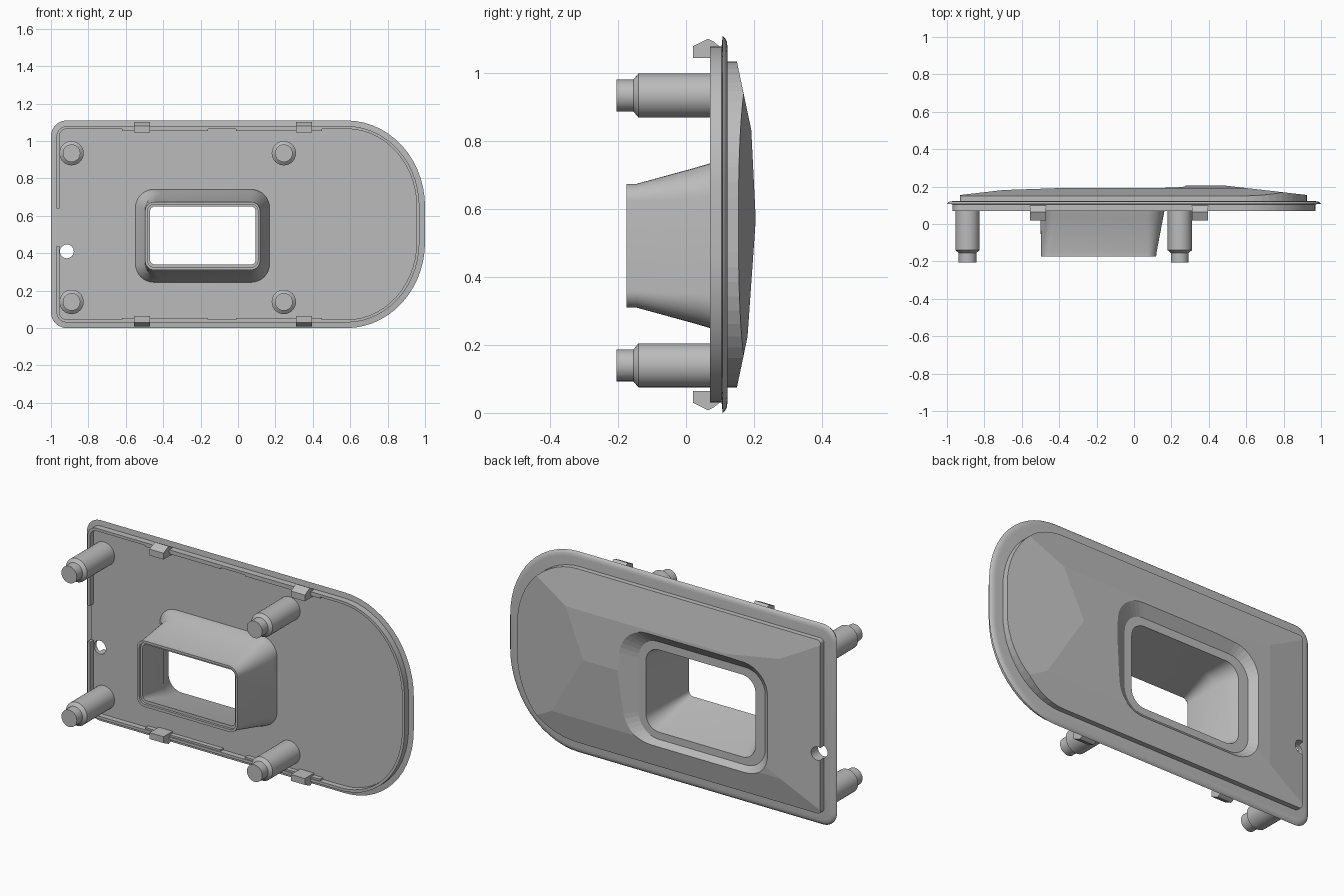
import bpy, bmesh, math
from mathutils import Vector

if "Cube" in bpy.data.objects:
    bpy.data.objects.remove(bpy.data.objects["Cube"], do_unlink=True)

grey = bpy.data.materials.new("plain_grey")
grey.use_nodes = True
grey.diffuse_color = (0.5, 0.5, 0.5, 1)
grey.node_tree.nodes["Principled BSDF"].inputs["Base Color"].default_value = (0.5, 0.5, 0.5, 1)


def finish(bm, name):
    bmesh.ops.recalc_face_normals(bm, faces=bm.faces)
    mesh = bpy.data.meshes.new(name)
    bm.to_mesh(mesh)
    bm.free()
    mesh.materials.append(grey)
    obj = bpy.data.objects.new(name, mesh)
    bpy.context.collection.objects.link(obj)
    return obj


def rounded(y, x0, x1, z0, z1, left, right, n=10):
    """Rounded rectangle in the xz plane; left and right are (rx, rz) corner radii."""
    pts = []
    for i, (sx, sz) in enumerate([(1, 1), (-1, 1), (-1, -1), (1, -1)]):
        rx, rz = right if sx > 0 else left
        cx = x1 - rx if sx > 0 else x0 + rx
        cz = z1 - rz if sz > 0 else z0 + rz
        for k in range(n + 1):
            a = math.pi / 2 * (i + k / n)
            pts.append(Vector((cx + rx * math.cos(a), y, cz + rz * math.sin(a))))
    return pts


def loft(loops, closed=False):
    """Skin matching loops; cap both ends, or join last to first when closed."""
    bm = bmesh.new()
    rings = [[bm.verts.new(p) for p in loop] for loop in loops]
    pairs = list(zip(rings, rings[1:]))
    if closed:
        pairs.append((rings[-1], rings[0]))
    else:
        bm.faces.new(rings[0])
        bm.faces.new(rings[-1])
    for a, b in pairs:
        for i in range(len(a)):
            j = (i + 1) % len(a)
            bm.faces.new((a[i], a[j], b[j], b[i]))
    return bm


def plate_loop(y, inset):
    r = 0.085 - inset
    return rounded(y, -1 + inset, 1 - inset, inset, 1.11 - inset,
                   (r, r), (0.42 - inset, 0.46 - inset), 14)


def window_loop(y, x0, x1, z0, z1, r):
    return rounded(y, x0, x1, z0, z1, (r, r), (r, r), 8)


def box(name, x0, x1, y0, y1, z0, z1):
    bm = bmesh.new()
    bmesh.ops.create_cube(bm, size=1)
    for v in bm.verts:
        v.co = Vector(((x0 + x1) / 2 + v.co.x * (x1 - x0),
                       (y0 + y1) / 2 + v.co.y * (y1 - y0),
                       (z0 + z1) / 2 + v.co.z * (z1 - z0)))
    return finish(bm, name)


def turned(name, x, z, profile, n=32):
    """Round part along y from (y, radius) steps."""
    return finish(loft([[Vector((x + r * math.cos(i * math.tau / n), y,
                                 z + r * math.sin(i * math.tau / n)))
                         for i in range(n)] for y, r in profile]), name)


def cut(obj, *cutters):
    bpy.context.view_layer.objects.active = obj
    for c in cutters:
        c.hide_render = True
        mod = obj.modifiers.new("cut", 'BOOLEAN')
        mod.operation, mod.solver, mod.object = 'DIFFERENCE', 'EXACT', c
        bpy.ops.object.modifier_apply(modifier=mod.name)


# Base plate: recessed floor, raised lip and rounded flange
plate = finish(loft([plate_loop(y, i) for y, i in
                     [(0.1, 0.045), (0.07, 0.045), (0.07, 0.03), (0.105, 0.03),
                      (0.108, 0), (0.115, 0.006), (0.12, 0.016), (0.122, 0.03)]]), "base_plate")

# Faceted raised panel: a block trimmed by sloping planes
bm = loft([rounded(y, -0.93, 0.925, 0.075, 1.035, (0.02, 0.02), (0.36, 0.4), 14)
           for y in (0.11, 0.3)])
slopes = [("x", -0.93, 0.155, 0.115), ("x", -0.6, 0.185, 0.035), ("x", 0.925, 0.155, -0.115),
          ("z", 1.035, 0.15, -0.21), ("z", 0.84, 0.192, -0.05),
          ("z", 0.075, 0.15, 0.21), ("z", 0.22, 0.181, 0.07)]
for axis, at, height, slope in slopes:
    co = (at, height, 0) if axis == "x" else (0, height, at)
    no = (-slope, 1, 0) if axis == "x" else (0, 1, -slope)
    res = bmesh.ops.bisect_plane(bm, geom=bm.verts[:] + bm.edges[:] + bm.faces[:],
                                 plane_co=co, plane_no=no, clear_outer=True)
    bmesh.ops.holes_fill(bm, edges=[e for e in bm.edges if e.is_boundary], sides=0)
panel = finish(bm, "raised_panel")

# Window recess, cable hole and lip gap
recess = finish(loft([window_loop(-0.05, -0.53, 0.14, 0.265, 0.72, 0.08),
                      window_loop(0.15, -0.53, 0.14, 0.265, 0.72, 0.08),
                      window_loop(0.15, -0.59, 0.185, 0.225, 0.765, 0.12),
                      window_loop(0.24, -0.69, 0.335, 0.125, 0.875, 0.19)]), "recess_cutter")
hole = turned("hole_cutter", -0.915, 0.41, [(0, 0.037), (0.3, 0.037)])
gap = box("gap_cutter", -0.98, -0.95, 0.05, 0.099, 0.44, 0.64)
cut(plate, recess, hole, gap)
cut(panel, recess, hole)
for c in (recess, hole, gap):
    bpy.data.objects.remove(c, do_unlink=True)

# Tapering window funnel with a stepped front rim
finish(loft([window_loop(*p) for p in [
    (0.115, -0.56, 0.172, 0.242, 0.745, 0.1),
    (0.07, -0.525, 0.163, 0.25, 0.735, 0.095),
    (0.03, -0.5, 0.155, 0.262, 0.723, 0.09),
    (-0.145, -0.497, 0.122, 0.31, 0.675, 0.05),
    (-0.175, -0.497, 0.118, 0.31, 0.675, 0.05),
    (-0.175, -0.482, 0.106, 0.325, 0.662, 0.035),
    (-0.162, -0.482, 0.106, 0.325, 0.662, 0.035),
    (-0.162, -0.47, 0.094, 0.34, 0.65, 0.025),
    (0.03, -0.475, 0.125, 0.29, 0.695, 0.06),
    (0.149, -0.53, 0.14, 0.265, 0.72, 0.08),
    (0.149, -0.56, 0.165, 0.245, 0.742, 0.1)]], closed=True), "window_funnel")

# Mounting posts with stepped tips
for x in (-0.89, 0.245):
    for z in (0.935, 0.14):
        turned("mounting_post", x, z, [(0.11, 0.065), (-0.14, 0.065), (-0.155, 0.047),
                                       (-0.205, 0.047)])

# Snap clips and thickened lip strips along both long edges
clip = [(0.02, 0.49), (0.02, 0.525), (0.065, 0.547), (0.08, 0.54), (0.105, 0.52), (0.105, 0.49)]
for side, label in ((1, "top"), (-1, "bottom")):
    for x in (-0.555, 0.31):
        finish(loft([[Vector((x + dx, y, 0.555 + side * h)) for y, h in clip]
                     for dx in (0, 0.085)]), label + "_clip")
    for x0, x1 in ((-0.62, -0.16), (-0.01, 0.45)):
        z0, z1 = sorted((0.555 + side * 0.5, 0.555 + side * 0.515))
        box(label + "_lip_strip", x0, x1, 0.075, 0.105, z0, z1)

# Smooth rounded walls while keeping creases crisp
bpy.ops.object.select_all(action='DESELECT')
for obj in bpy.context.collection.objects:
    if obj.type == 'MESH' and obj.name != "raised_panel":
        obj.select_set(True)
        bpy.context.view_layer.objects.active = obj
bpy.ops.object.shade_smooth_by_angle(angle=math.radians(25))
